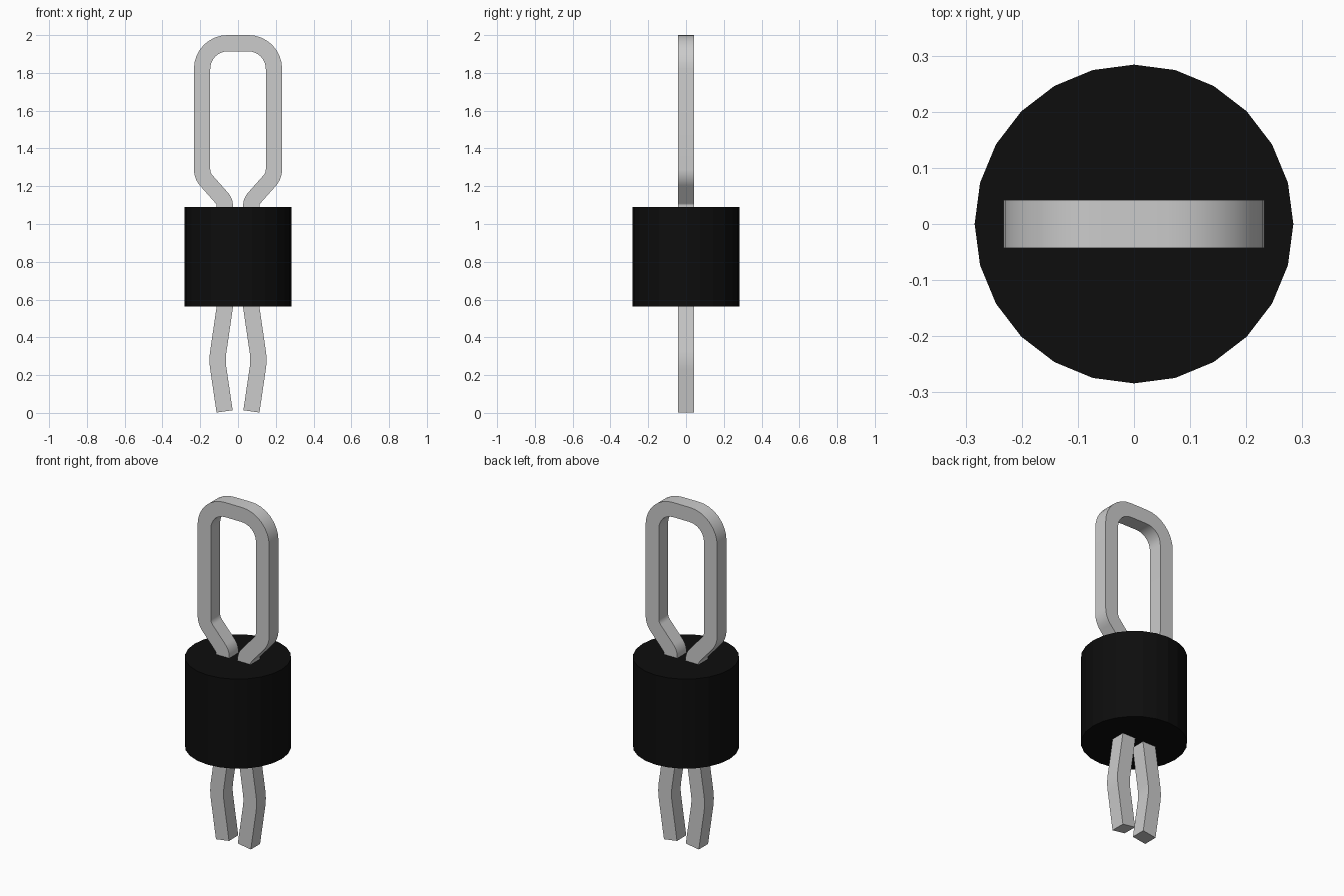
import bpy, bmesh, math
from mathutils import Vector

cube = bpy.data.objects.get("Cube")
if cube:
    bpy.data.objects.remove(cube, do_unlink=True)


def material(name, rgb, metallic=0.0):
    m = bpy.data.materials.new(name)
    m.use_nodes = True
    m.diffuse_color = (*rgb, 1)
    m.node_tree.nodes["Principled BSDF"].inputs["Base Color"].default_value = (*rgb, 1)
    return m


def fillet(corners, steps=8):
    """Round each inner corner (x, z, radius) of a path with an arc."""
    pts = [Vector(c[:2]) for c in corners]
    path = [pts[0]]
    for i in range(1, len(pts) - 1):
        p, radius = pts[i], corners[i][2]
        a, b = (pts[i - 1] - p).normalized(), (pts[i + 1] - p).normalized()
        half = a.angle(b) / 2
        centre = p + (a + b).normalized() * radius / math.sin(half)
        start = p + a * radius / math.tan(half) - centre
        end = p + b * radius / math.tan(half) - centre
        sweep = start.angle(end)
        for k in range(steps + 1):
            t = k / steps
            path.append(centre + (start * math.sin((1 - t) * sweep)
                                  + end * math.sin(t * sweep)) / math.sin(sweep))
    path.append(pts[-1])
    return path


def square_wire(name, path, width, mat):
    """Sweep a square section along a path in the XZ plane."""
    bm = bmesh.new()
    rings = []
    h = width / 2
    for i, p in enumerate(path):
        d0 = (p - path[max(i - 1, 0)]).normalized()
        d1 = (path[min(i + 1, len(path) - 1)] - p).normalized()
        d = (d0 + d1).normalized()
        stretch = 1 / max(d.dot(d1 if d1.length else d0), 0.5)
        n = Vector((-d.y, d.x)) * h * stretch
        rings.append([bm.verts.new((p.x + s * n.x, y, p.y + s * n.y))
                      for s, y in ((-1, -h), (1, -h), (1, h), (-1, h))])
    for r, q in zip(rings, rings[1:]):
        for k in range(4):
            j = (k + 1) % 4
            bm.faces.new((r[k], r[j], q[j], q[k]))
    bm.faces.new(rings[0])
    bm.faces.new(rings[-1])
    bmesh.ops.recalc_face_normals(bm, faces=bm.faces)
    mesh = bpy.data.meshes.new(name)
    bm.to_mesh(mesh)
    bm.free()
    obj = bpy.data.objects.new(name, mesh)
    bpy.context.collection.objects.link(obj)
    mesh.materials.append(mat)
    return obj


def smooth(obj):
    bpy.ops.object.select_all(action="DESELECT")
    obj.select_set(True)
    bpy.context.view_layer.objects.active = obj
    bpy.ops.object.shade_smooth_by_angle(angle=math.radians(30))


metal = material("light grey metal", (0.6, 0.6, 0.6))
black = material("black plastic", (0.004, 0.004, 0.004))

# Wire: one bent strip from foot to foot, mirrored about x = 0
side = [(0.071, 0.008, 0), (0.111, 0.28, 0.3), (0.07, 0.56, 0.1),
        (0.07, 1.12, 0.06), (0.19, 1.255, 0.09), (0.19, 1.957, 0.135)]
loop = side + [(-x, z, r) for x, z, r in reversed(side)]
smooth(square_wire("wire_loop", fillet(loop), 0.086, metal))

# Body: faceted bead around the wire
bpy.ops.mesh.primitive_cylinder_add(vertices=24, radius=0.284, depth=0.527,
                                    location=(0, 0, 0.8265))
body = bpy.context.object
body.name = "bead_body"
body.data.materials.append(black)
